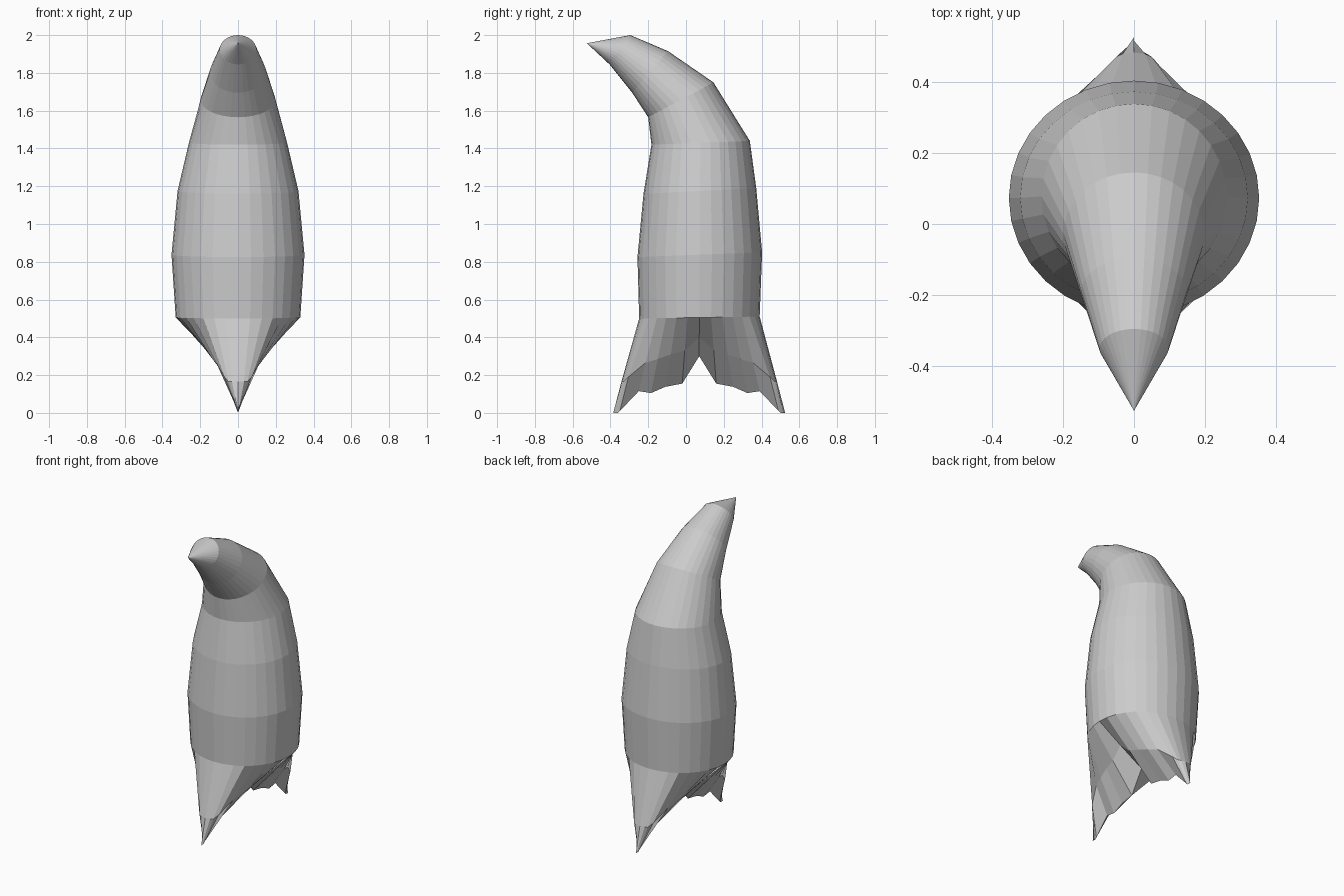
import bpy, bmesh, math

if "Cube" in bpy.data.objects:
    bpy.data.objects.remove(bpy.data.objects["Cube"])

SEG = 32
MID_Y = 0.07

# Body rings: (front y, front z), (back y, back z), half width in x
BODY = [
    ((-0.248, 0.50), (0.390, 0.51), 0.33),
    ((-0.257, 0.825), (0.403, 0.85), 0.352),
    ((-0.225, 1.16), (0.372, 1.19), 0.32),
    ((-0.183, 1.42), (0.338, 1.44), 0.26),
    ((-0.200, 1.565), (0.145, 1.75), 0.198),
    ((-0.285, 1.695), (-0.095, 1.915), 0.148),
    ((-0.405, 1.845), (-0.295, 2.00), 0.097),
]
NOSE = (0, -0.525, 1.957)

# One quarter of the tail, from the side (first) to the fluke (last): x, distance from middle, z
TAIL_MID = [(0.165, 0, 0.40), (0.16, 0.077, 0.33), (0.15, 0.15, 0.31),
            (0.135, 0.22, 0.285), (0.115, 0.285, 0.265), (0.072, 0.375, 0.19),
            (0.05, 0.40, 0.165), (0.032, 0.408, 0.165), (0, 0.412, 0.165)]
TAIL_END = [(0, 0, 0.30), (0, 0.09, 0.155), (0, 0.18, 0.138),
            (0, 0.255, 0.105), (0, 0.32, 0.115), (0, 0.42, 0.01),
            (0, 0.43, 0), (0, 0.445, 0), (0, 0.455, 0)]


def oval_ring(front, back, half_width):
    pts = []
    for k in range(SEG):
        a = math.tau * k / SEG
        s = (math.sin(a) + 1) / 2
        pts.append((half_width * math.cos(a),
                    front[0] + (back[0] - front[0]) * s,
                    front[1] + (back[1] - front[1]) * s))
    return pts


def tail_ring(quarter):
    # Repeat the quarter outline in all four quadrants
    pts = []
    for k in range(SEG):
        half = k % (SEG // 2)
        x, d, z = quarter[min(half, SEG // 2 - half)]
        sx = 1 if math.cos(math.tau * k / SEG) > 0 else -1
        sy = 1 if k < SEG // 2 else -1
        pts.append((sx * x, MID_Y + sy * d, z))
    return pts


# Loft body and pinched double-fluke tail in one skin
bm = bmesh.new()
rings = [tail_ring(TAIL_END), tail_ring(TAIL_MID)] + [oval_ring(*r) for r in BODY]
loops = [[bm.verts.new(p) for p in ring] for ring in rings]
for low, high in zip(loops, loops[1:]):
    for k in range(SEG):
        n = (k + 1) % SEG
        bm.faces.new((low[k], low[n], high[n], high[k]))

# Pointed nose
tip = bm.verts.new(NOSE)
for k in range(SEG):
    bm.faces.new((loops[-1][k], loops[-1][(k + 1) % SEG], tip))

# Join the two sides of the tail along its lower edge
bmesh.ops.remove_doubles(bm, verts=bm.verts[:], dist=0.0005)
bmesh.ops.recalc_face_normals(bm, faces=bm.faces[:])
mesh = bpy.data.meshes.new("body")
bm.to_mesh(mesh)
bm.free()
bpy.context.collection.objects.link(bpy.data.objects.new("body", mesh))
